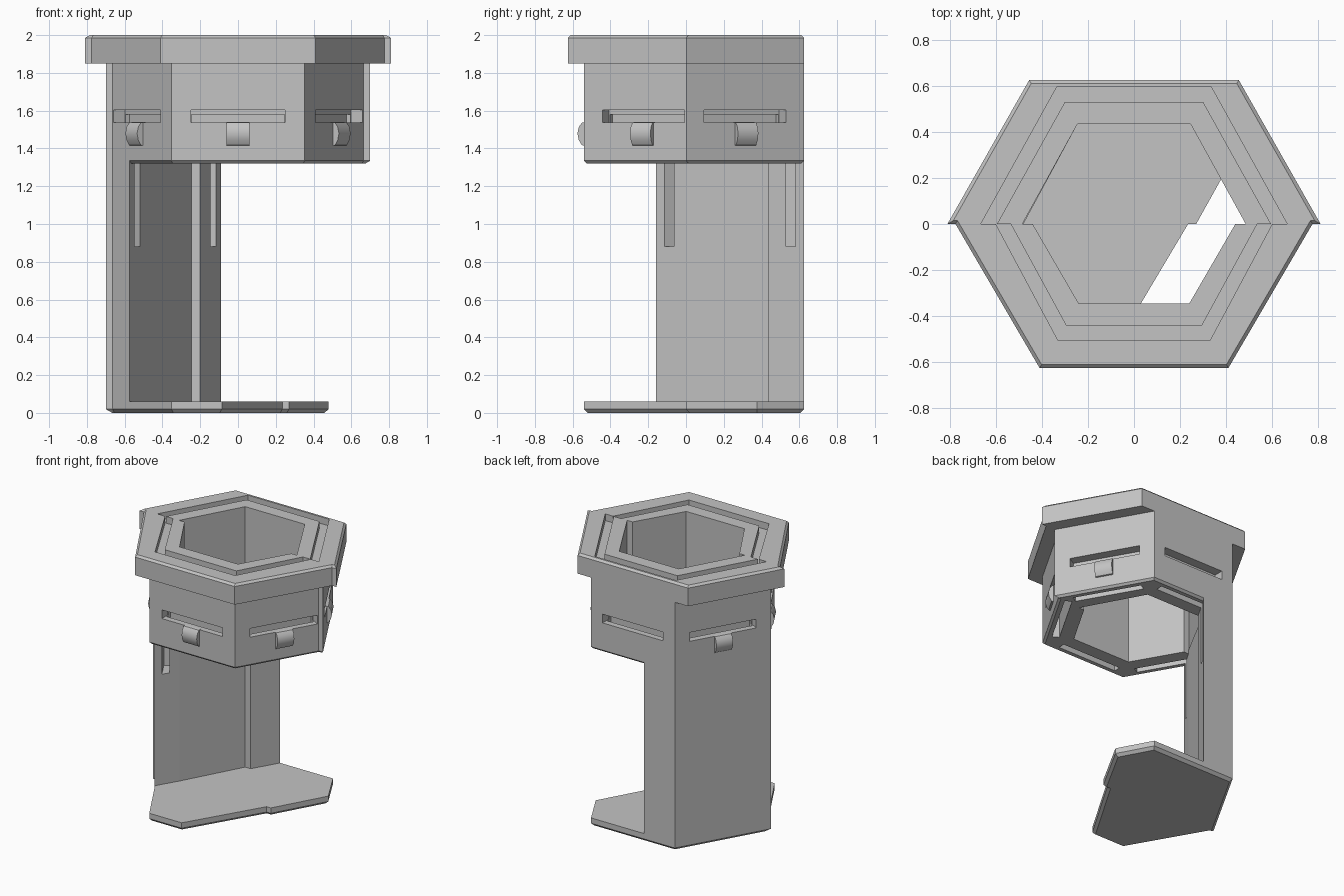
import bpy, bmesh
from math import radians, cos, sin
from mathutils import Matrix, Vector

if "Cube" in bpy.data.objects:
    bpy.data.objects.remove(bpy.data.objects["Cube"], do_unlink=True)

grey = bpy.data.materials.new("plain grey")
grey.use_nodes = True
colour = (0.55, 0.55, 0.55, 1)
grey.diffuse_color = colour
grey.node_tree.nodes["Principled BSDF"].inputs["Base Color"].default_value = colour


def hexagon(back, front):
    """Stepped hexagon: each half is (side x at y=0, corner x, corner y)."""
    (bs, bx, by), (fs, fx, fy) = back, front
    return [(bs, 0), (bx, by), (-bx, by), (-bs, 0),
            (-fs, 0), (-fx, -fy), (fx, -fy), (fs, 0)]


def prism(name, outline, z0, z1, chamfer_z=None, width=0.015):
    """Extrude an outline upward and optionally chamfer one cap's rim."""
    bm = bmesh.new()
    face = bm.faces.new([bm.verts.new((x, y, z0)) for x, y in outline])
    top = bmesh.ops.extrude_face_region(bm, geom=[face])["geom"]
    verts = [v for v in top if isinstance(v, bmesh.types.BMVert)]
    bmesh.ops.translate(bm, verts=verts, vec=(0, 0, z1 - z0))
    bmesh.ops.recalc_face_normals(bm, faces=bm.faces)
    if chamfer_z is not None:
        rim = [e for e in bm.edges if all(abs(v.co.z - chamfer_z) < 1e-5 for v in e.verts)]
        bmesh.ops.bevel(bm, geom=rim, offset=width, segments=1, affect='EDGES')
    return finish(name, bm)


def finish(name, bm):
    mesh = bpy.data.meshes.new(name)
    bm.to_mesh(mesh)
    bm.free()
    mesh.materials.append(grey)
    obj = bpy.data.objects.new(name, mesh)
    bpy.context.collection.objects.link(obj)
    return obj


def box(name, frame, size, centre):
    """Box in a wall frame: x along the wall, y outward, z up."""
    bm = bmesh.new()
    place = frame @ Matrix.Translation(centre) @ Matrix.Diagonal((*size, 1))
    bmesh.ops.create_cube(bm, size=1, matrix=place)
    return finish(name, bm)


def boolean(target, tool, operation='DIFFERENCE'):
    mod = target.modifiers.new("boolean", 'BOOLEAN')
    mod.operation, mod.solver, mod.object = operation, 'EXACT', tool
    bpy.context.view_layer.update()
    bpy.context.view_layer.objects.active = target
    bpy.ops.object.modifier_apply(modifier=mod.name)


def discard(obj):
    bpy.data.objects.remove(obj, do_unlink=True)


# Flange and shell around the hexagonal opening
flange = prism("top_flange", hexagon((0.81, 0.455, 0.625), (0.775, 0.41, 0.625)),
               1.85, 2, chamfer_z=2)
shell = prism("holder_shell", hexagon((0.70, 0.345, 0.625), (0.665, 0.353, 0.54)),
              1.32, 1.85, chamfer_z=1.32)
opening = prism("opening_cutter", hexagon((0.485, 0.245, 0.435), (0.44, 0.24, 0.345)), 1, 2.2)
for part in (flange, shell):
    boolean(part, opening)
discard(opening)

# Locating groove in the flange top
groove = prism("groove_cutter", hexagon((0.665, 0.335, 0.595), (0.60, 0.33, 0.505)), 1.95, 2.2)
core = prism("groove_core", hexagon((0.595, 0.30, 0.53), (0.535, 0.295, 0.44)), 1.9, 2.3)
boolean(groove, core)
boolean(flange, groove)
discard(groove)
discard(core)

# Upright column wrapping the rear corner side
column = prism("rear_column",
               [(-0.575, -0.16), (-0.48, 0), (-0.245, 0.435), (-0.20, 0.435),
                (-0.09, 0.625), (-0.345, 0.625), (-0.70, 0), (-0.665, 0)], 0.03, 1.35)

# Base plate, cut parallel to the column wall
prism("base_plate",
      [(0.235, 0), (0.27, 0), (0.48, 0.377), (0.345, 0.625), (-0.345, 0.625),
       (-0.70, 0), (-0.665, 0), (-0.353, -0.54), (-0.086, -0.54)],
      0, 0.06, chamfer_z=0, width=0.02)

# Wall slots, windows and clips on each side
walls = {"front": (270, 0, -0.54), "front_left": (330, 0.535, -0.225),
         "rear_left": (30, 0.52, 0.312), "rear": (90, 0, 0.625),
         "rear_right": (150, -0.52, 0.312), "front_right": (210, -0.535, -0.225)}
clip_profile = [(-0.015, 1.54), (0.01, 1.537), (0.027, 1.515), (0.035, 1.48),
                (0.028, 1.445), (0.012, 1.418), (-0.015, 1.41)]

for side, (angle, x, y) in walls.items():
    frame = Matrix.Translation((x, y, 0)) @ Matrix.Rotation(radians(angle - 90), 4, 'Z')
    slot = box("slot_cutter", frame, (0.49, 0.05, 0.70), (0, -0.07, 1.23))
    window = box("window_cutter", frame, (0.50, 0.12, 0.065), (0, -0.01, 1.57))
    for part in (shell, column):
        boolean(part, slot)
    boolean(shell, window)
    discard(slot)
    discard(window)

    if side == "rear":
        continue
    bm = bmesh.new()
    face = bm.faces.new([bm.verts.new((-0.062, out, z)) for out, z in clip_profile])
    end = bmesh.ops.extrude_face_region(bm, geom=[face])["geom"]
    bmesh.ops.translate(bm, vec=(0.124, 0, 0),
                        verts=[v for v in end if isinstance(v, bmesh.types.BMVert)])
    bmesh.ops.recalc_face_normals(bm, faces=bm.faces)
    bm.transform(frame)
    clip = finish(side + "_clip", bm)
    bpy.ops.object.select_all(action='DESELECT')
    clip.select_set(True)
    bpy.context.view_layer.objects.active = clip
    bpy.ops.object.shade_smooth_by_angle(angle=radians(40))
